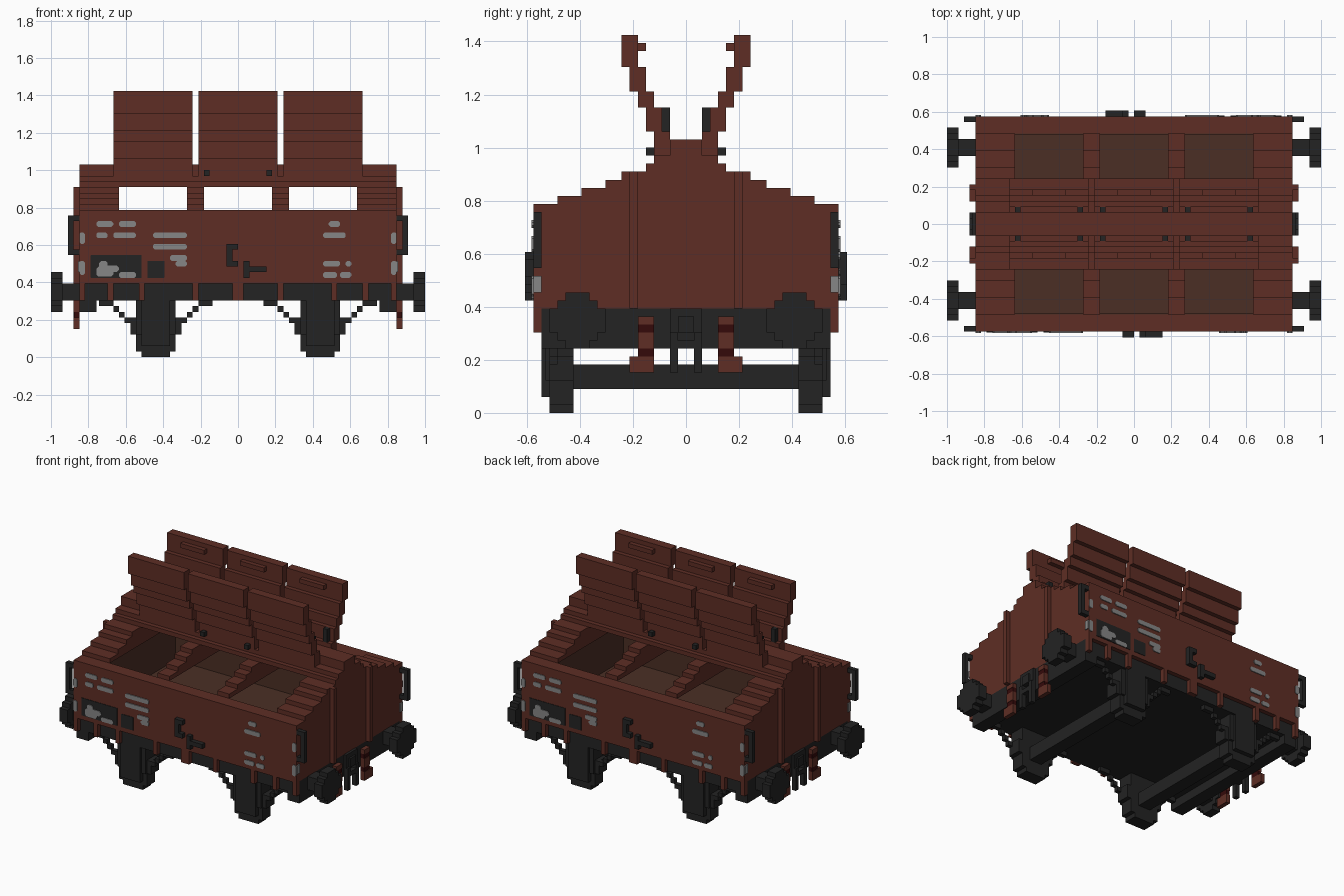
import bpy
import bmesh
from mathutils import Vector

if "Cube" in bpy.data.objects:
    bpy.data.objects.remove(bpy.data.objects["Cube"])

U = 2 / 66  # one block of the grid


def material(name, r, g, b):
    m = bpy.data.materials.new(name)
    m.use_nodes = True
    m.diffuse_color = (r, g, b, 1)
    m.node_tree.nodes["Principled BSDF"].inputs["Base Color"].default_value = (r, g, b, 1)
    return m


RED = material("rust red", .112, .027, .018)
DARK = material("iron black", .017, .017, .017)
INNER = material("worn brown", .07, .028, .018)
GREY = material("marking grey", .24, .24, .24)
MAROON = material("dark maroon", .035, .003, .003)

ONCE = [(1, 1)]
TURN = [(1, 1), (-1, -1)]
ENDS = [(1, 1), (-1, 1)]
SIDES = [(1, 1), (1, -1)]
FOUR = [(1, 1), (-1, 1), (1, -1), (-1, -1)]


def finish(name, mat, bm):
    bmesh.ops.recalc_face_normals(bm, faces=bm.faces)
    me = bpy.data.meshes.new(name)
    bm.to_mesh(me)
    bm.free()
    me.materials.append(mat)
    ob = bpy.data.objects.new(name, me)
    bpy.context.collection.objects.link(ob)
    return ob


def blocks(name, mat, boxes, copies=ONCE):
    """Boxes as (x0, x1, y0, y1, z0, z1) in grid units, repeated by sign pairs."""
    bm = bmesh.new()
    for x0, x1, y0, y1, z0, z1 in boxes:
        for sx, sy in copies:
            centre = Vector((sx * (x0 + x1), sy * (y0 + y1), z0 + z1)) / 2
            size = (x1 - x0, y1 - y0, z1 - z0)
            for v in bmesh.ops.create_cube(bm, size=1)["verts"]:
                v.co = Vector([(c + a * s) * U for c, a, s in zip(centre, v.co, size)])
    return finish(name, mat, bm)


def marks(name, mat, rects, y, depth, corner):
    """Thin plates with clipped corners on both long sides."""
    bm = bmesh.new()
    c = corner
    for a, b, lo, hi in rects:
        outline = [(a + c, lo), (b - c, lo), (b, lo + c), (b, hi - c),
                   (b - c, hi), (a + c, hi), (a, hi - c), (a, lo + c)]
        for s in (1, -1):
            f = bm.faces.new([bm.verts.new((s * x * U, -s * y * U, z * U)) for x, z in outline])
            ext = bmesh.ops.extrude_face_region(bm, geom=[f])["geom"]
            for v in ext:
                if isinstance(v, bmesh.types.BMVert):
                    v.co.y -= s * depth * U
    return finish(name, mat, bm)


# Body walls, floor and inner lining
blocks("side_wall", RED, [(-28, 28, 16, 19, 13, 26)], SIDES)
blocks("end_wall", RED, [(27, 28, -16, 16, 13, 26)], ENDS)
blocks("inner_side_lining", INNER, [(-27, 27, 15.8, 16, 13, 25.9)], SIDES)
blocks("inner_end_lining", INNER, [(26.8, 27, -16, 16, 13, 25.9)], ENDS)
blocks("hopper_floor", INNER, [(-27, 27, -16, 16, 12, 13)])
blocks("end_post", RED, [(28, 29, 6, 7, 13, 30)], FOUR)

# Stepped roof ends and ribs
steps = [16, 13, 10, 8]
for name, x0, x1 in [("roof_end", 21, 28), ("roof_rib", 6, 9)]:
    blocks(name, RED, [(x0, x1, -h, h, 26 + i, 27 + i) for i, h in enumerate(steps)], ENDS)
blocks("roof_ridge", RED, [(-28, 28, -5, 5, 30, 31), (-28, 28, -4, 4, 31, 32),
                           (-28, 28, -2, 2, 32, 34)])

# Raised roof flaps with handles and hinges
planks = [(2, 32, 35), (3, 35, 38), (4, 38, 40), (5, 40, 43), (6, 43, 47)]
for i, name in enumerate(["right_flap", "middle_flap", "left_flap"]):
    x = (i - 1) * 15
    blocks(name, RED, [(x - 7, x + 7, y, y + 2, lo, hi) for y, lo, hi in planks], SIDES)
    blocks(name + "_handle", RED, [(x - 3, x + 3, 5, 6, 45, 46)], SIDES)
blocks("flap_hinge", DARK, [(x, x + 1, 2, 3, 35, 38) for x in (5, 9, 20)], FOUR)
blocks("flap_latch", DARK, [(5, 6, 4, 5, 32, 33)], FOUR)

# Underframe
blocks("underframe", DARK, [(-28, 28, -18, 18, 10, 12), (-28, 28, 16, 18, 12, 13),
                            (-28, 28, -18, -16, 12, 13)])
blocks("buffer_beam", DARK, [(25, 28, -18, 18, 8, 13)], ENDS)
blocks("frame_post", RED, [(x, x + 1, 18, 19, 10, 13) for x in (0, 7, 16.5, 22, 27)], FOUR)

# Wheels, axle boxes, springs and axles
W = 14.5
rim = [(2.5, 0, 1), (3.5, 1, 4), (4.5, 4, 7), (3.5, 7, 10)]
blocks("wheel", DARK, [(W - h, W + h, 14, 17, lo, hi) for h, lo, hi in rim], FOUR)
blocks("axle_box", DARK, [(W - 2.5, W + 2.5, 17, 18, 2, 10),
                          (W - 3.5, W + 3.5, 17, 17.5, 4, 10)], FOUR)
blocks("spring_arm", DARK, [(W + s * (5 + i) - .5, W + s * (5 + i) + .5, 16, 17, 6 + i, 7 + i)
                            for i in range(4) for s in (1, -1)], FOUR)
blocks("spring_hanger", DARK, [(W + s * 9 - 1, W + s * 9 + 1, 16, 17, 9, 10)
                               for s in (1, -1)], FOUR)
blocks("axle", DARK, [(W - 1.5, W + 1.5, -14, 14, 3, 6)], ENDS)

# Buffers
disc = [(3.5, 1.5), (2.5, 2.5), (1.5, 3.5)]
blocks("buffer_head", DARK, [(31, 33, 13.5 - a, 13.5 + a, 11.5 - b, 11.5 + b)
                             for a, b in disc], FOUR)
blocks("buffer_stem", DARK, [(28, 31, 12, 15, 10, 13)], FOUR)

# Coupling and hanging hoses
blocks("coupling", DARK, [(28, 28.6, -2, 2, 10, 13), (28, 29, -1, 1, 10, 12),
                          (28, 29, -1, 1, 8, 9)], ENDS)
blocks("coupling_link", DARK, [(28, 29, 1, 2, 5, 10)], FOUR)
blocks("hose", RED, [(28, 29, 4, 6, 11, 12), (28, 29, 4, 6, 8, 10),
                     (28, 29, 4, 7, 5, 7)], FOUR)
blocks("hose_joint", MAROON, [(28, 28.9, 4, 6, 10, 11), (28, 28.9, 4, 6, 7, 8)], FOUR)

# Grab rails and side levers
blocks("corner_rail", DARK, [(29, 30, 18, 19, 18, 25), (28, 29, 18, 19, 18, 19),
                             (28, 29, 18, 19, 24, 25)], FOUR)
blocks("side_bracket", DARK, [(-2, -1, -20, -19, 16, 20), (-1, 0, -20, -19, 19, 20),
                              (-1, 0, -20, -19, 16, 17)], TURN)
blocks("side_lever", DARK, [(1, 2, -20, -19, 14, 17), (2, 5, -20, -19, 15, 16)], TURN)

# Painted panels and markings
marks("black_panel", DARK, [(-26, -17, 14, 18), (-16, -13, 14, 17)], 19, .1, .05)
lines = [(-25, -22, 23), (-21, -18, 23), (-25, -23, 21), (-22, -18, 21), (-15, -9, 21),
         (-15, -9, 19), (-12, -9, 17), (-11, -9, 16), (-21, -18, 14), (16, 18, 23),
         (15, 19, 21), (15, 18, 16), (19, 20, 16), (15, 17.5, 14), (18, 20, 14)]
marks("lettering_bar", GREY, [(a, b, z, z + 1) for a, b, z in lines], 19, .2, .3)
marks("paint_patch", GREY, [(-25, -22, 14.2, 16), (-24, -21, 15, 16.2),
                            (-24.5, -23, 15, 17)], 19, .25, .4)
marks("corner_mark", GREY, [(s * 27.5 - .5, s * 27.5 + .5, lo, hi)
                            for s in (1, -1) for lo, hi in ((20, 22), (14.5, 17))], 19, .2, .3)
blocks("end_mark", GREY, [(28, 28.2, 18, 19, 15, 17)], FOUR)
